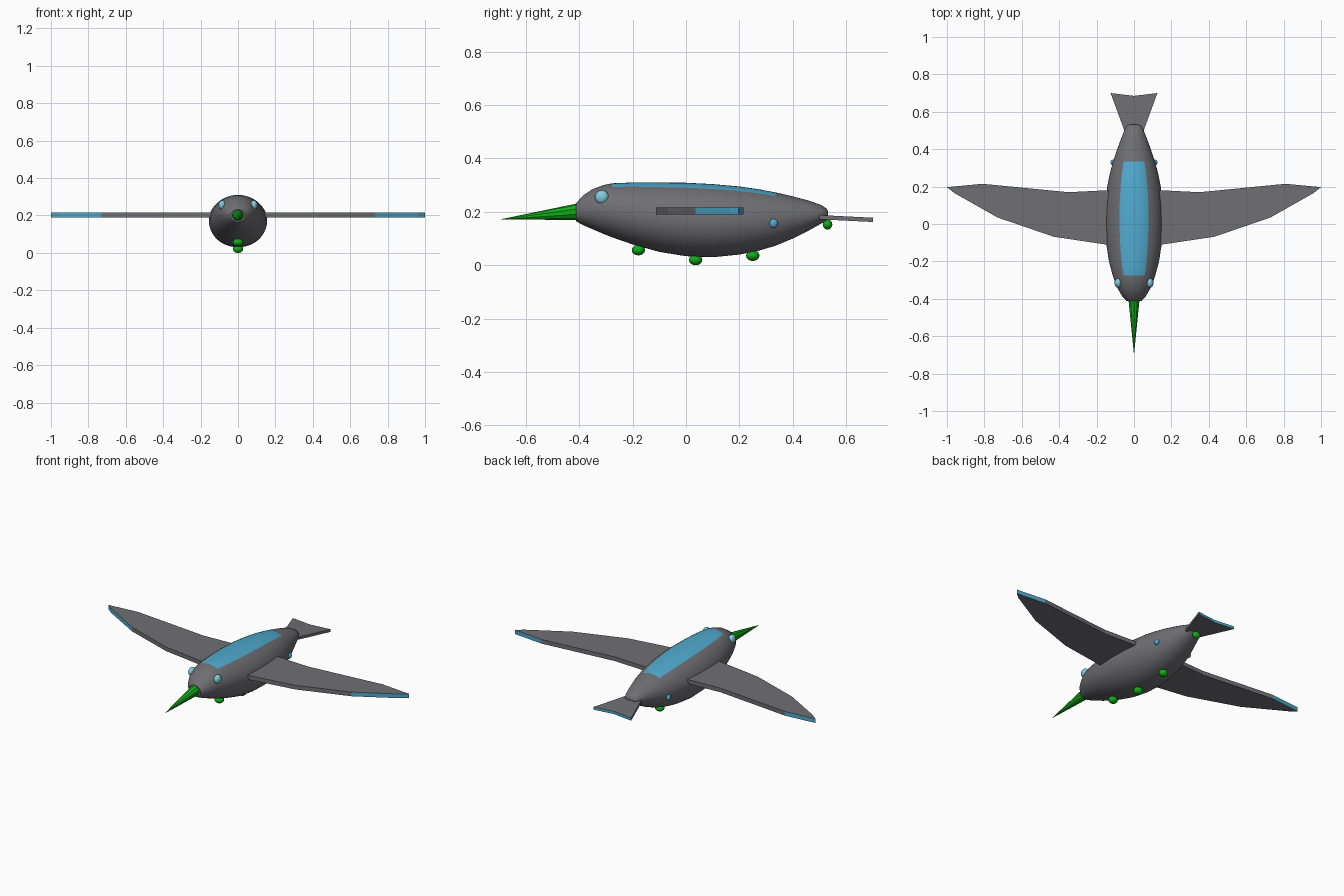
import bpy, bmesh, math
from mathutils import Vector

if "Cube" in bpy.data.objects:
    bpy.data.objects.remove(bpy.data.objects["Cube"])


def material(name, rgb):
    m = bpy.data.materials.new(name)
    m.diffuse_color = (*rgb, 1)
    m.use_nodes = True
    m.node_tree.nodes["Principled BSDF"].inputs["Base Color"].default_value = m.diffuse_color
    return m


GREY = material("slate grey", (0.16, 0.157, 0.17))
BLUE = material("sky blue", (0.08, 0.40, 0.62))
PALE = material("pale blue", (0.22, 0.60, 0.74))
GREEN = material("green", (0.006, 0.42, 0.01))


def finish(name, bm, mats, smooth=None):
    bmesh.ops.recalc_face_normals(bm, faces=bm.faces[:])
    me = bpy.data.meshes.new(name)
    bm.to_mesh(me)
    bm.free()
    ob = bpy.data.objects.new(name, me)
    bpy.context.collection.objects.link(ob)
    for m in mats:
        me.materials.append(m)
    if smooth:
        bpy.ops.object.select_all(action='DESELECT')
        ob.select_set(True)
        bpy.context.view_layer.objects.active = ob
        bpy.ops.object.shade_smooth_by_angle(angle=math.radians(smooth))
    return ob


# Body: elliptical rings lofted along y (y, half width, bottom z, top z)
stations = [
    (-0.412, 0.040, 0.165, 0.232), (-0.385, 0.064, 0.150, 0.262),
    (-0.350, 0.084, 0.135, 0.285), (-0.310, 0.102, 0.118, 0.300),
    (-0.275, 0.114, 0.104, 0.307), (-0.200, 0.134, 0.078, 0.310),
    (-0.100, 0.149, 0.050, 0.310), (0.000, 0.156, 0.034, 0.309),
    (0.100, 0.154, 0.030, 0.304), (0.200, 0.143, 0.040, 0.295),
    (0.270, 0.129, 0.054, 0.285), (0.335, 0.112, 0.073, 0.273),
    (0.400, 0.090, 0.100, 0.258), (0.460, 0.068, 0.130, 0.242),
    (0.505, 0.050, 0.155, 0.226), (0.525, 0.038, 0.166, 0.214),
    (0.532, 0.022, 0.176, 0.203),
]
SEG = 48
bm = bmesh.new()
rings = []
for y, w, lo, hi in stations:
    c, r = (lo + hi) / 2, (hi - lo) / 2
    rings.append([bm.verts.new((w * math.sin(2 * math.pi * i / SEG), y,
                                c + r * math.cos(2 * math.pi * i / SEG)))
                  for i in range(SEG)])
for k in range(len(rings) - 1):
    a, b = rings[k], rings[k + 1]
    for i in range(SEG):
        j = (i + 1) % SEG
        f = bm.faces.new((a[i], a[j], b[j], b[i]))
        # blue back panel: 30 degrees either side of the top
        on_top = i < SEG // 12 or i >= SEG - SEG // 12
        if on_top and stations[k][0] > -0.28 and stations[k + 1][0] < 0.34:
            f.material_index = 1
bm.faces.new(rings[0])
bm.faces.new(rings[-1])
finish("body", bm, [GREY, BLUE], 40)


# Flat plates for wings and tail: outline, height function and edge colour rule
def plate(name, outline, thick, height, is_blue):
    bm = bmesh.new()
    top = [bm.verts.new((x, y, height(y) + thick / 2)) for x, y in outline]
    bot = [bm.verts.new((x, y, height(y) - thick / 2)) for x, y in outline]
    bm.faces.new(top)
    bm.faces.new(bot[::-1])
    n = len(outline)
    for i in range(n):
        j = (i + 1) % n
        f = bm.faces.new((top[i], bot[i], bot[j], top[j]))
        f.material_index = int(is_blue(f.calc_center_median()))
    return finish(name, bm, [GREY, BLUE])


wing = [(0.05, -0.12), (0.15, -0.11), (0.43, -0.068), (0.73, 0.035), (0.96, 0.165),
        (1.0, 0.197), (0.81, 0.215), (0.35, 0.170), (0.15, 0.180), (0.05, 0.182)]
for side, label in ((1, "right"), (-1, "left")):
    plate(label + "_wing", [(side * x, y) for x, y in wing], 0.025,
          lambda y: 0.203, lambda c: abs(c.x) > 0.8)

plate("tail", [(-0.052, 0.50), (0.052, 0.50), (0.125, 0.70), (0.0, 0.685), (-0.125, 0.70)],
      0.016, lambda y: 0.180 - (y - 0.5) * 0.05, lambda c: c.y > 0.65)

# Beak: ten-sided cone leaning slightly down to its tip
bm = bmesh.new()
tip = bm.verts.new((0, -0.70, 0.171))
base = [bm.verts.new((0.031 * math.sin(math.tau * i / 10), -0.405,
                      0.201 + 0.031 * math.cos(math.tau * i / 10))) for i in range(10)]
for i in range(10):
    bm.faces.new((tip, base[i], base[(i + 1) % 10]))
bm.faces.new(base)
finish("beak", bm, [GREEN])


# Rounded small parts
def ball(name, centre, radii, mat):
    bm = bmesh.new()
    bmesh.ops.create_uvsphere(bm, u_segments=20, v_segments=12, radius=1)
    for v in bm.verts:
        v.co = Vector([c + p * r for c, p, r in zip(centre, v.co, radii)])
    finish(name, bm, [mat], 60)


for side, label in ((1, "right"), (-1, "left")):
    ball(label + "_eye", (side * 0.085, -0.315, 0.255), (0.019, 0.026, 0.026), PALE)
    ball(label + "_side_light", (side * 0.113, 0.328, 0.157), (0.012, 0.016, 0.017), BLUE)
for i, (y, z) in enumerate(((-0.178, 0.057), (0.036, 0.020), (0.25, 0.036))):
    ball(f"belly_knob_{i + 1}", (0, y, z), (0.027, 0.025, 0.020), GREEN)
ball("tail_knob", (0, 0.53, 0.153), (0.024, 0.018, 0.019), GREEN)
